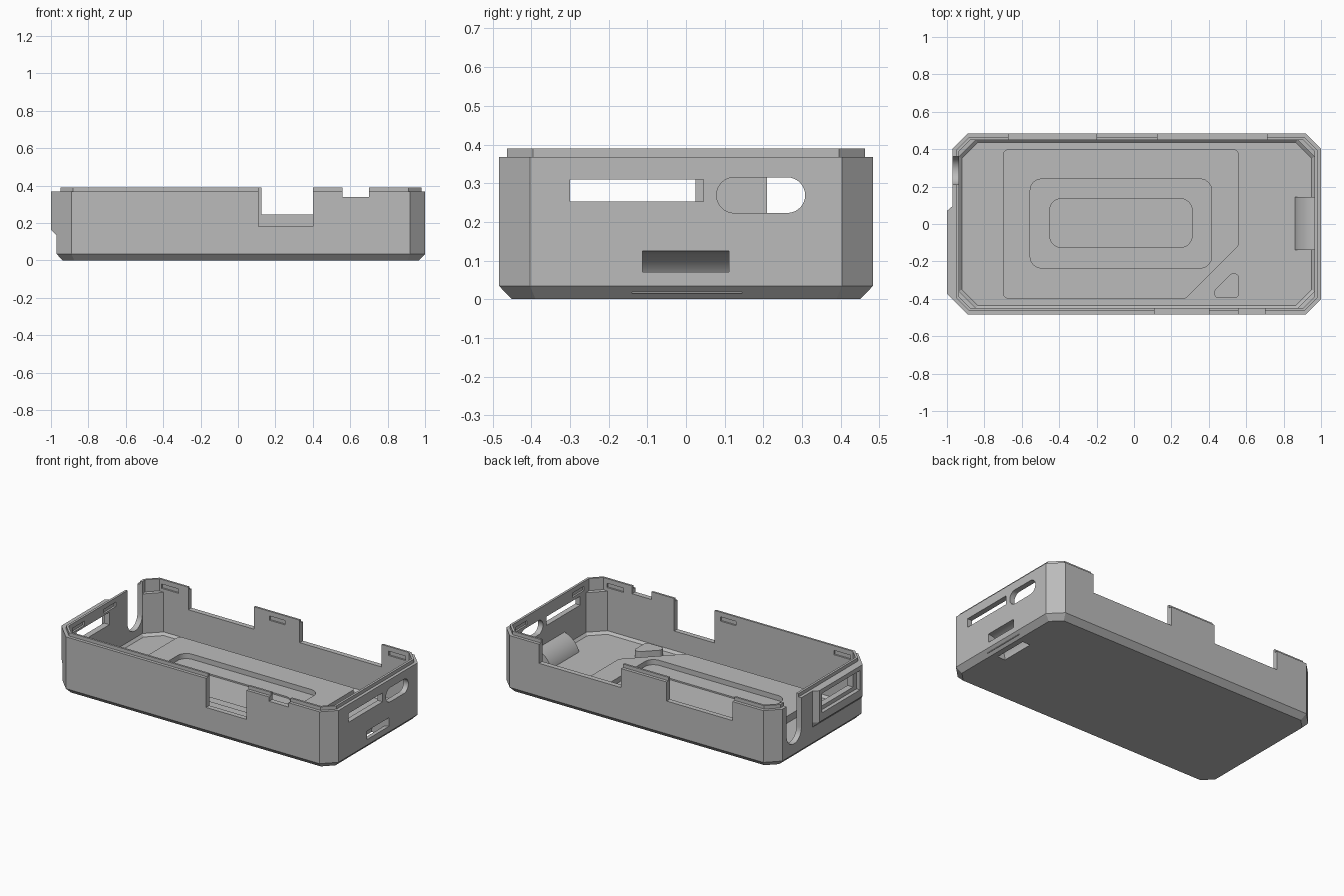
import bpy, bmesh, math
from mathutils import Vector

if "Cube" in bpy.data.objects:
    bpy.data.objects.remove(bpy.data.objects["Cube"])

grey = bpy.data.materials.new("plain grey")
grey.diffuse_color = (0.5, 0.5, 0.5, 1)
grey.use_nodes = True
grey.node_tree.nodes["Principled BSDF"].inputs["Base Color"].default_value = grey.diffuse_color


def loft(name, rings):
    """Closed solid through rings of 3D points of equal length."""
    bm = bmesh.new()
    vs = [[bm.verts.new(p) for p in r] for r in rings]
    n = len(rings[0])
    for a, b in zip(vs, vs[1:]):
        for i in range(n):
            j = (i + 1) % n
            bm.faces.new((a[i], a[j], b[j], b[i]))
    bm.faces.new(vs[0])
    bm.faces.new(vs[-1])
    bmesh.ops.recalc_face_normals(bm, faces=bm.faces)
    me = bpy.data.meshes.new(name)
    bm.to_mesh(me)
    bm.free()
    me.materials.append(grey)
    ob = bpy.data.objects.new(name, me)
    bpy.context.collection.objects.link(ob)
    return ob


def prism(name, pts, axis, a, b):
    """Extrude a 2D outline from a to b along an axis."""
    put = {'x': lambda u, v, w: (w, u, v), 'y': lambda u, v, w: (u, w, v),
           'z': lambda u, v, w: (u, v, w)}[axis]
    return loft(name, [[put(u, v, w) for u, v in pts] for w in (a, b)])


def rect(x0, x1, y0, y1):
    return [(x0, y0), (x1, y0), (x1, y1), (x0, y1)]


def box(name, x0, x1, y0, y1, z0, z1):
    return prism(name, rect(x0, x1, y0, y1), 'z', z0, z1)


def octagon(x0, x1, y, c, z):
    return [(x0 + c, -y, z), (x1 - c, -y, z), (x1, c - y, z), (x1, y - c, z),
            (x1 - c, y, z), (x0 + c, y, z), (x0, y - c, z), (x0, c - y, z)]


def rounded(pts, r, n=6):
    """Outline with filleted corners."""
    out = []
    for i, p in enumerate(pts):
        p, a, b = Vector(p), Vector(pts[i - 1]), Vector(pts[(i + 1) % len(pts)])
        da, db = (a - p).normalized(), (b - p).normalized()
        half = da.angle(db) / 2
        p0, p1 = p + da * r / math.tan(half), p + db * r / math.tan(half)
        c = p + (da + db).normalized() * r / math.sin(half)
        for k in range(n + 1):
            d = (p0.lerp(p1, k / n) - c).normalized() * r
            out.append(tuple(c + d))
    return out


def arc(cx, cz, r, a0, a1, n=16):
    return [(cx + r * math.cos(math.radians(a0 + (a1 - a0) * k / n)),
             cz + r * math.sin(math.radians(a0 + (a1 - a0) * k / n))) for k in range(n + 1)]


def combine(ob, other, op='DIFFERENCE'):
    m = ob.modifiers.new("b", 'BOOLEAN')
    m.operation, m.object, m.solver = op, other, 'EXACT'
    bpy.context.view_layer.objects.active = ob
    bpy.ops.object.modifier_apply(modifier=m.name)
    bpy.data.objects.remove(other)


# Tray shell: bottom bevel, straight walls, stepped lip
tray = loft("tray", [
    octagon(-0.937, 0.967, 0.45, 0.061, 0), octagon(-0.97, 1, 0.483, 0.08, 0.034),
    octagon(-0.97, 1, 0.483, 0.08, 0.368), octagon(-0.95, 0.98, 0.463, 0.068, 0.368),
    octagon(-0.95, 0.98, 0.463, 0.068, 0.39)])

# Raised panel on the left end, sloped underneath
def panel_ring(x, y, z):
    return [(-0.9, 0.1, z), (-0.965, 0.1, z), (x, 0.07, z), (x, y, z), (-0.9, -0.472, z)]
combine(tray, loft("panel", [panel_ring(-0.966, -0.406, 0.13), panel_ring(-1, -0.372, 0.165),
                             panel_ring(-1, -0.372, 0.368)]), 'UNION')

# Cavity with thicker corner posts lower down
combine(tray, loft("cavity", [
    octagon(-0.92, 0.95, 0.435, 0.085, 0.04), octagon(-0.935, 0.965, 0.45, 0.09, 0.055),
    octagon(-0.935, 0.965, 0.45, 0.09, 0.31), octagon(-0.935, 0.965, 0.45, 0.06, 0.312),
    octagon(-0.935, 0.965, 0.45, 0.06, 0.5)]))

# Strap loop: rounded hump with a curved tunnel from the end wall to the underside
combine(tray, prism("hump", [(0.985, 0.015)] + arc(1, 0, 0.145, 97, 173), 'y', -0.14, 0.145), 'UNION')
combine(tray, prism("tunnel", arc(1, 0, 0.07, 75, 195) + arc(1, 0, 0.125, 195, 75),
                    'y', -0.113, 0.111))

# Notches in the long walls
for x0, x1, s, z in ((0.11, 0.40, -1, 0.18), (0.56, 0.70, -1, 0.34),
                     (-0.67, -0.20, 1, 0.245), (0.125, 0.71, 1, 0.245)):
    y0, y1 = sorted((s * 0.42, s * 0.6))
    combine(tray, box("notch", x0, x1, y0, y1, z, 0.5))

# Right end openings: long slot and rounded port
combine(tray, prism("slot", rect(-0.30, 0.045, 0.253, 0.31), 'x', 0.9, 1.1))
combine(tray, prism("port", arc(0.262, 0.269, 0.046, -90, 90) + arc(0.125, 0.269, 0.046, 90, 270),
                    'x', 0.9, 1.1))

# Left end openings: recessed window and open cable slot
combine(tray, box("recess", -1.1, -0.975, -0.345, 0.045, 0.215, 0.34))
combine(tray, box("window", -1.1, -0.9, -0.31, 0.025, 0.24, 0.32))
combine(tray, prism("cable", [(0.36, 0.5), (0.21, 0.5)] + arc(0.285, 0.175, 0.075, 180, 360),
                    'x', -1.1, -0.9))

# Snap grooves inside the rim
for x0, x1, s in ((-0.86, -0.74, -1), (-0.04, 0.07, -1), (0.76, 0.88, -1),
                  (-0.86, -0.74, 1), (-0.09, 0.02, 1), (0.76, 0.88, 1)):
    y0, y1 = sorted((s * 0.44, s * 0.461))
    combine(tray, box("groove", x0, x1, y0, y1, 0.332, 0.36))
for x0, x1, y in ((-0.948, -0.92, 0.03), (-0.948, -0.92, -0.29), (0.95, 0.977, 0.30), (0.95, 0.977, -0.28)):
    combine(tray, box("groove", x0, x1, y - 0.06, y + 0.06, 0.332, 0.36))

# Raised floor plate with two nested pockets
plate = prism("floor_plate", rounded([(-0.70, -0.40), (0.275, -0.40), (0.56, -0.115),
                                      (0.56, 0.40), (-0.70, 0.40)], 0.03), 'z', 0.03, 0.085)
combine(plate, prism("pocket", rounded(rect(-0.555, 0.415, -0.235, 0.24), 0.06), 'z', 0.052, 0.2))
combine(plate, prism("pocket", rounded(rect(-0.45, 0.31, -0.125, 0.135), 0.06), 'z', 0.043, 0.2))

# Small corner pad
pad = prism("corner_pad", rounded([(0.43, -0.395), (0.56, -0.395), (0.56, -0.265),
                                   (0.52, -0.265), (0.43, -0.355)], 0.02), 'z', 0.03, 0.085)

# Smooth only the fine curves
for ob in (tray, plate, pad):
    bpy.ops.object.select_all(action='DESELECT')
    ob.select_set(True)
    bpy.context.view_layer.objects.active = ob
    bpy.ops.object.shade_smooth_by_angle(angle=math.radians(20))
